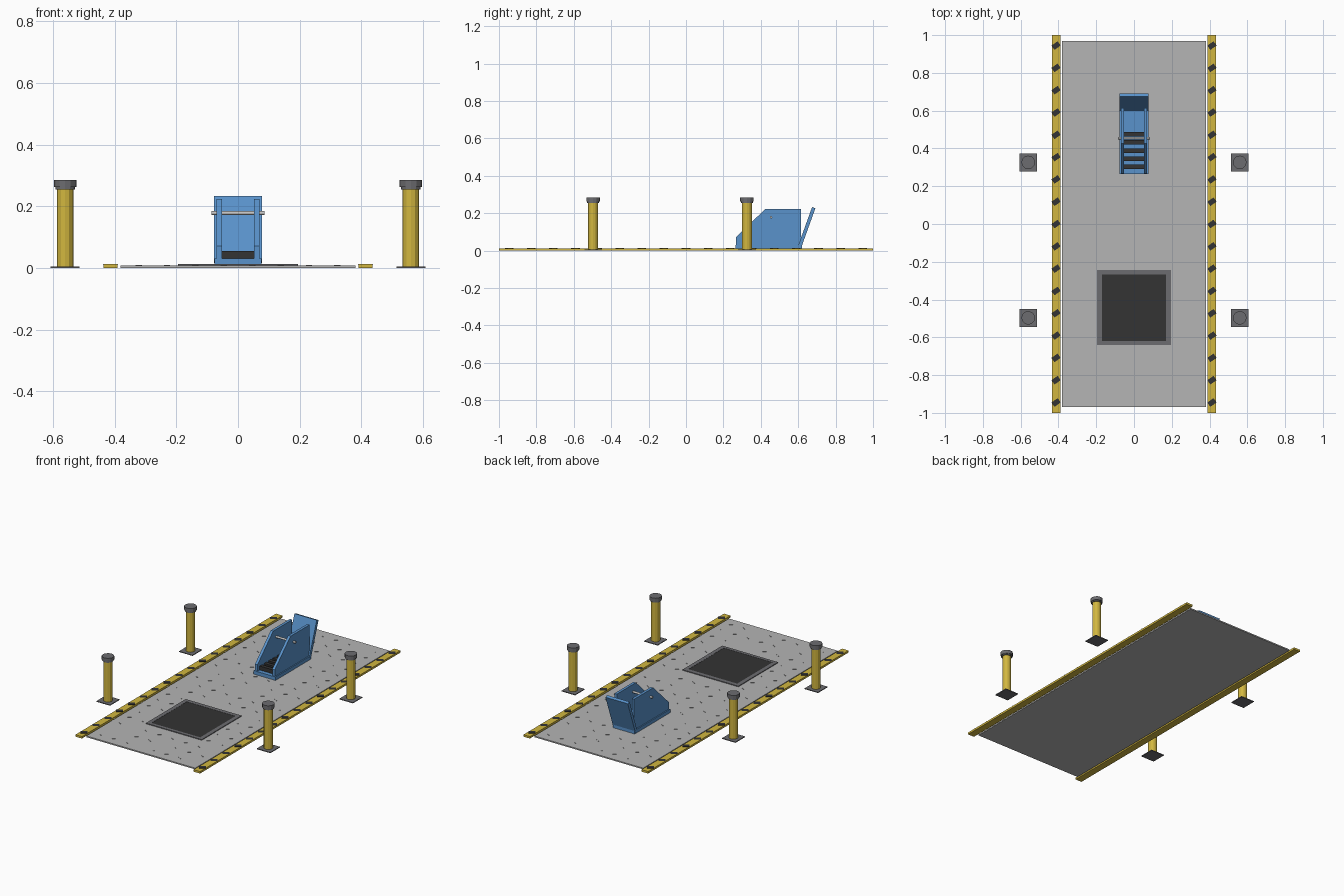
import bpy, bmesh, math
from mathutils import Matrix

if "Cube" in bpy.data.objects:
    bpy.data.objects.remove(bpy.data.objects["Cube"])


def material(name, rgb):
    m = bpy.data.materials.new(name)
    m.diffuse_color = (*rgb, 1)
    m.use_nodes = True
    m.node_tree.nodes["Principled BSDF"].inputs["Base Color"].default_value = m.diffuse_color
    return m


YELLOW = material("safety yellow", (0.64, 0.47, 0.05))
BLACK = material("black rubber", (0.033, 0.033, 0.033))
CONCRETE = material("light grey floor", (0.46, 0.46, 0.46))
STEEL = material("dark grey steel", (0.15, 0.15, 0.16))
BLUE = material("machine blue", (0.10, 0.29, 0.60))
CHROME = material("pale metal", (0.55, 0.55, 0.55))


def finish(name, bm, mat):
    bmesh.ops.recalc_face_normals(bm, faces=bm.faces)
    mesh = bpy.data.meshes.new(name)
    bm.to_mesh(mesh)
    bm.free()
    mesh.materials.append(mat)
    ob = bpy.data.objects.new(name, mesh)
    bpy.context.collection.objects.link(ob)
    return ob


def add_box(bm, x0, x1, y0, y1, z0, z1):
    mat = (Matrix.Translation(((x0 + x1) / 2, (y0 + y1) / 2, (z0 + z1) / 2))
           @ Matrix.Diagonal((x1 - x0, y1 - y0, z1 - z0, 1)))
    bmesh.ops.create_cube(bm, size=1, matrix=mat)


def box(name, mat, *bounds):
    bm = bmesh.new()
    add_box(bm, *bounds)
    return finish(name, bm, mat)


def add_prism(bm, points, offset):
    """Extrude a closed outline by an offset."""
    face = bm.faces.new([bm.verts.new(p) for p in points])
    ext = bmesh.ops.extrude_face_region(bm, geom=[face])
    verts = [v for v in ext["geom"] if isinstance(v, bmesh.types.BMVert)]
    bmesh.ops.translate(bm, verts=verts, vec=offset)


def cylinder(name, mat, r, z0, z1, x, y, sides=12):
    bm = bmesh.new()
    bmesh.ops.create_cone(bm, cap_ends=True, segments=sides, radius1=r, radius2=r,
                          depth=z1 - z0, matrix=Matrix.Translation((x, y, (z0 + z1) / 2)))
    return finish(name, bm, mat)


# Floor slab with a sparse tread of tiny slanted bars
box("floor_slab", CONCRETE, -0.38, 0.38, -0.97, 0.97, 0, 0.008)
bm = bmesh.new()
for i in range(8):
    for j in range(20):
        x, y = -0.322 + i * 0.092, -0.91 + j * 0.0958
        if abs(x) < 0.21 and -0.66 < y < -0.23 or abs(x) < 0.09 and 0.25 < y < 0.63:
            continue
        turn = math.radians(35 if (i + j) % 2 else -35)
        bmesh.ops.create_cube(bm, size=1, matrix=Matrix.Translation((x, y, 0.0085))
                              @ Matrix.Rotation(turn, 4, 'Z')
                              @ Matrix.Diagonal((0.022, 0.005, 0.003, 1)))
finish("floor_tread", bm, CONCRETE)

# Yellow kerbs with diagonal black stripes
for side, label in ((-1, "left"), (1, "right")):
    cx = side * 0.4125
    box(label + "_kerb", YELLOW, cx - 0.0225, cx + 0.0225, -1, 1, 0, 0.0125)
    bm = bmesh.new()
    for k in range(17):
        y = -0.945 + k * 0.1181
        bmesh.ops.create_cube(bm, size=1, matrix=Matrix.Translation((cx, y, 0.0125))
                              @ Matrix.Rotation(math.radians(35), 4, 'Z')
                              @ Matrix.Diagonal((0.040, 0.028, 0.002, 1)))
    finish(label + "_kerb_stripes", bm, BLACK)

# Four bollards: plate, post, collar and cap
for x in (-0.56, 0.56):
    for y in (-0.497, 0.326):
        box("bollard_plate", STEEL, x - 0.047, x + 0.047, y - 0.047, y + 0.047, 0, 0.005)
        cylinder("bollard_post", YELLOW, 0.0265, 0.001, 0.258, x, y)
        cylinder("bollard_collar", STEEL, 0.032, 0.255, 0.262, x, y)
        cylinder("bollard_cap", STEEL, 0.036, 0.262, 0.285, x, y)

# Floor mat in a steel frame
bm = bmesh.new()
add_box(bm, -0.195, -0.17, -0.64, -0.243, 0.006, 0.0125)
add_box(bm, 0.17, 0.195, -0.64, -0.243, 0.006, 0.0125)
add_box(bm, -0.17, 0.17, -0.64, -0.62, 0.006, 0.0125)
add_box(bm, -0.17, 0.17, -0.268, -0.243, 0.006, 0.0125)
finish("mat_frame", bm, STEEL)
box("rubber_mat", BLACK, -0.17, 0.17, -0.62, -0.268, 0.006, 0.0115)

# Blue machine: base, two side plates, leaning back plate
box("machine_base", BLUE, -0.076, 0.076, 0.265, 0.62, 0.008, 0.03)
profile = [(0.268, 0.028), (0.268, 0.072), (0.425, 0.224), (0.615, 0.224), (0.615, 0.028)]
for side, label in ((-1, "left"), (1, "right")):
    bm = bmesh.new()
    add_prism(bm, [(side * 0.052, y, z) for y, z in profile], (side * 0.017, 0, 0))
    finish(label + "_side_plate", bm, BLUE)
bm = bmesh.new()
back = [(0.598, 0.022), (0.616, 0.016), (0.692, 0.227), (0.674, 0.233)]
add_prism(bm, [(-0.078, y, z) for y, z in back], (0.156, 0, 0))
finish("back_plate", bm, BLUE)

# Black slats across the machine bed
bm = bmesh.new()
for k in range(5):
    y = 0.303 + k * 0.043
    add_box(bm, -0.052, 0.052, y - 0.012, y + 0.012, 0.029, 0.055)
finish("bed_slats", bm, BLACK)

# Cross bar through both side plates
bm = bmesh.new()
bmesh.ops.create_cone(bm, cap_ends=True, segments=12, radius1=0.0065, radius2=0.0065, depth=0.172,
                      matrix=Matrix.Translation((0, 0.455, 0.178)) @ Matrix.Rotation(math.pi / 2, 4, 'Y'))
finish("cross_bar", bm, CHROME)
